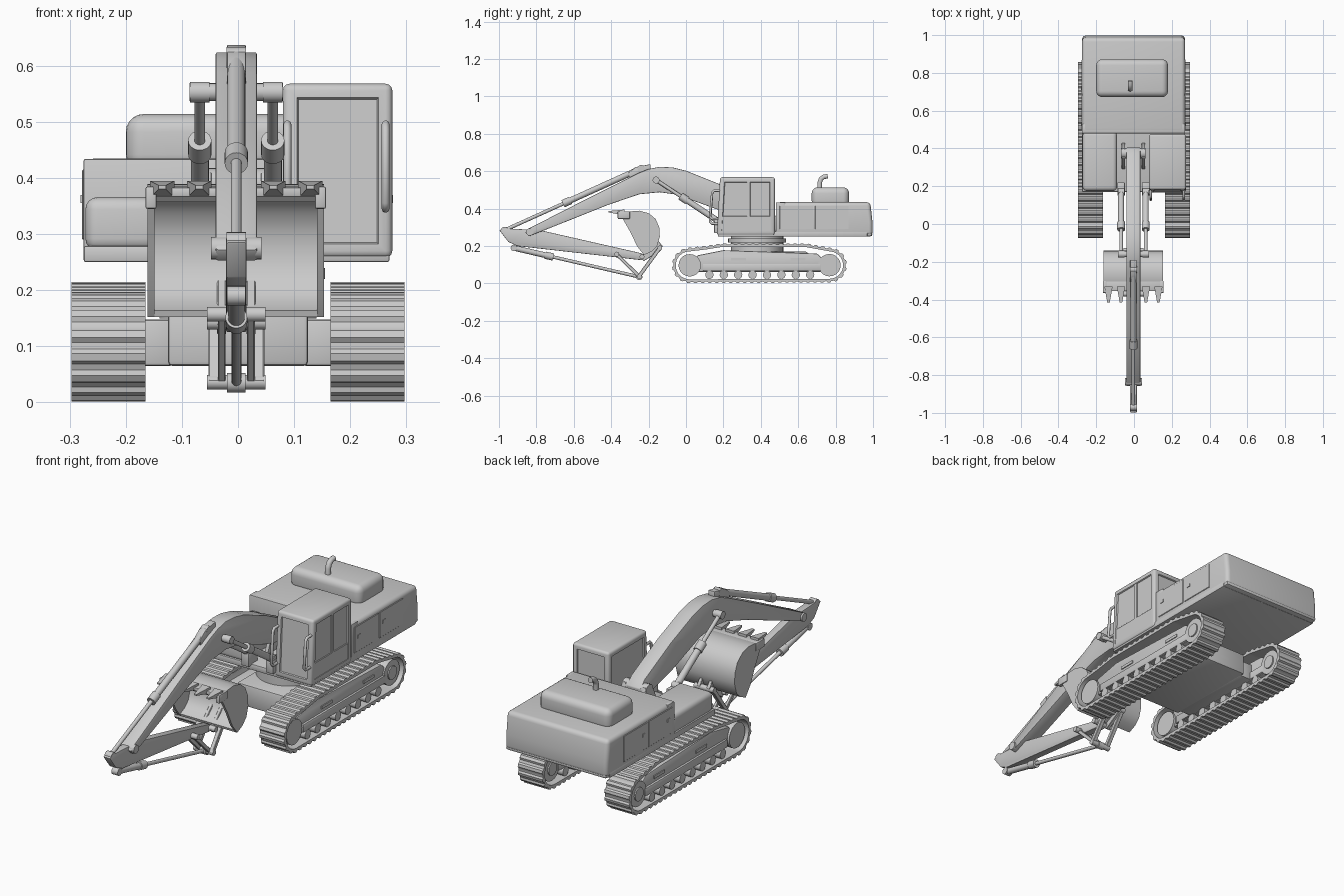
import bpy, bmesh, math
from mathutils import Vector

if "Cube" in bpy.data.objects:
    bpy.data.objects.remove(bpy.data.objects["Cube"])

grey = bpy.data.materials.new("plain grey")
grey.use_nodes = True
colour = (0.6, 0.6, 0.6, 1)
grey.diffuse_color = colour
grey.node_tree.nodes["Principled BSDF"].inputs["Base Color"].default_value = colour
made = []
ARM = -0.003  # centre line of the digging arm


def finish(name, bm, bevel=0, segments=2):
    bmesh.ops.recalc_face_normals(bm, faces=bm.faces)
    if bevel:
        edges = [e for e in bm.edges if e.calc_face_angle(0) > 0.5]
        bmesh.ops.bevel(bm, geom=edges, offset=bevel, segments=segments,
                        profile=0.5, affect="EDGES", clamp_overlap=True)
    mesh = bpy.data.meshes.new(name)
    bm.to_mesh(mesh)
    bm.free()
    mesh.materials.append(grey)
    ob = bpy.data.objects.new(name, mesh)
    bpy.context.collection.objects.link(ob)
    made.append(ob)
    return ob


def prism_mesh(pts, x0, x1):
    """Side profile of (y, z) points extruded along x."""
    bm = bmesh.new()
    face = bm.faces.new([bm.verts.new((x0, y, z)) for y, z in pts])
    new = bmesh.ops.extrude_face_region(bm, geom=[face])["geom"]
    bmesh.ops.translate(bm, vec=(x1 - x0, 0, 0),
                        verts=[v for v in new if isinstance(v, bmesh.types.BMVert)])
    return bm


def prism(name, pts, x0, x1, bevel=0, segments=2):
    return finish(name, prism_mesh(pts, x0, x1), bevel, segments)


def box(name, x0, x1, y0, y1, z0, z1, bevel=0, segments=2):
    return prism(name, [(y0, z0), (y1, z0), (y1, z1), (y0, z1)], x0, x1, bevel, segments)


def rod(name, p, q, r, r2=None, sides=20):
    p, q = Vector(p), Vector(q)
    bm = bmesh.new()
    bmesh.ops.create_cone(bm, cap_ends=True, segments=sides, radius1=r,
                          radius2=r2 or r, depth=(q - p).length)
    turn = (q - p).to_track_quat("Z", "Y").to_matrix()
    bmesh.ops.rotate(bm, matrix=turn, verts=bm.verts)
    bmesh.ops.translate(bm, vec=(p + q) / 2, verts=bm.verts)
    return finish(name, bm)


def pin(name, x, half, y, z, r):
    return rod(name, (x - half, y, z), (x + half, y, z), r)


def bar(name, a, b, width, x0, x1):
    a, b = Vector(a), Vector(b)
    d = (b - a).normalized()
    side = Vector((-d.y, d.x)) * width / 2
    end = d * width / 2
    return prism(name, [a + side - end, b + side + end, b - side + end, a - side - end],
                 x0, x1, 0.002, 1)


def tube(name, pts, r):
    cu = bpy.data.curves.new(name, "CURVE")
    cu.dimensions = "3D"
    cu.bevel_depth, cu.bevel_resolution, cu.use_fill_caps = r, 3, True
    sp = cu.splines.new("POLY")
    sp.points.add(len(pts) - 1)
    for point, co in zip(sp.points, pts):
        point.co = (*co, 1)
    cu.materials.append(grey)
    bpy.context.collection.objects.link(bpy.data.objects.new(name, cu))


def ram(name, x, a, b, part, r):
    """Hydraulic cylinder: barrel over the first part, collar, then thin rod."""
    a, b = Vector((x, *a)), Vector((x, *b))
    m = a.lerp(b, part)
    d = (b - a).normalized()
    rod(name + "_barrel", a, m, r)
    rod(name + "_collar", m - d * 0.035, m + d * 0.01, r * 1.3)
    rod(name + "_rod", m, b, r * 0.6)
    for e in (a, b):
        pin(name + "_eye", x, r * 1.1, e.y, e.z, r * 1.15)


# Track path: two end arcs joined over the raised top run
def arc(cy, cz, r, a0, a1):
    return [Vector((cy + r * math.cos(math.radians(a0 + (a1 - a0) * i / 16)),
                    cz + r * math.sin(math.radians(a0 + (a1 - a0) * i / 16))))
            for i in range(17)]


path = arc(0.02, 0.097, 0.085, 270, 105) + [Vector((0.1, 0.191)), Vector((0.19, 0.205)),
       Vector((0.64, 0.205))] + arc(0.767, 0.098, 0.083, 75, -90)


def along(t):
    loop = path + path[:1]
    lengths = [(q - p).length for p, q in zip(loop, loop[1:])]
    d = (t % 1) * sum(lengths)
    for p, q, n in zip(loop, loop[1:], lengths):
        if d <= n:
            return p.lerp(q, d / n)
        d -= n
    return loop[-1]


def track_belt(x0, x1, shoes=54):
    bm, rings = bmesh.new(), []
    for i in range(shoes * 4):
        t = (i + (0.25 if i % 2 else 0)) / (shoes * 4)
        p = along(t)
        d = (along(t + 0.004) - along(t - 0.004)).normalized()
        n = Vector((-d.y, d.x))
        out = p + n * (0.01 if i % 4 < 2 else 0.003)
        inn = p - n * 0.01
        rings.append([bm.verts.new((x, *c)) for x, c in
                      ((x0, inn), (x0, out), (x1, out), (x1, inn))])
    for a, b in zip(rings, rings[1:] + rings[:1]):
        for k in range(4):
            bm.faces.new((a[k], a[(k + 1) % 4], b[(k + 1) % 4], b[k]))
    return finish("track_belt", bm)


# Crawler tracks
for s in (-1, 1):
    c = s * 0.231
    track_belt(c - 0.066, c + 0.066)
    prism("track_frame", [(0.06, 0.062), (0.74, 0.062), (0.77, 0.1), (0.7, 0.16),
                          (0.2, 0.178), (0.06, 0.15)], c - 0.045, c + 0.045, 0.006)
    box("frame_ledge", c - 0.055, c + 0.055, 0.09, 0.72, 0.066, 0.105, 0.005)
    pin("idler_wheel", c, 0.056, 0.02, 0.097, 0.06)
    pin("drive_wheel", c, 0.052, 0.767, 0.098, 0.06)
    pin("drive_hub", c, 0.058, 0.767, 0.098, 0.032)
    for i in range(8):
        pin("track_roller", c, 0.054, 0.125 + i * 0.077, 0.046, 0.022)
    for y in (0.24, 0.56):
        box("frame_slot", c + s * 0.045 - 0.004, c + s * 0.045 + 0.004, y, y + 0.08, 0.122, 0.136)

# Centre undercarriage and turntable
box("undercarriage", -0.125, 0.125, 0.17, 0.65, 0.065, 0.17, 0.008)
for s in (-1, 1):
    box("undercarriage_wing", s * 0.115, s * 0.19, 0.19, 0.63, 0.065, 0.148, 0.006)
rod("turntable", (0, 0.38, 0.15), (0, 0.38, 0.26), 0.14, sides=40)
rod("turntable_flange", (0, 0.38, 0.22), (0, 0.38, 0.24), 0.155, sides=40)

# Upper house
box("deck", -0.275, 0.27, 0.17, 0.97, 0.25, 0.279, 0.004)
prism("rear_house", [(0.485, 0.256), (0.998, 0.256), (0.997, 0.33), (0.985, 0.435), (0.485, 0.435)],
      -0.275, 0.27, 0.02, 4)
box("house_front_wall", -0.275, 0.27, 0.48, 0.53, 0.256, 0.434, 0.003)
box("counterweight_lip", -0.272, 0.267, 0.8, 0.996, 0.252, 0.275, 0.01)
box("tool_box", -0.272, -0.09, 0.175, 0.49, 0.27, 0.366, 0.022, 4)
box("engine_hood", -0.2, 0.18, 0.672, 0.872, 0.41, 0.514, 0.032, 5)
tube("exhaust_pipe", [(-0.02, 0.715, 0.49), (-0.02, 0.715, 0.54), (-0.02, 0.722, 0.56),
                      (-0.02, 0.738, 0.571), (-0.02, 0.758, 0.573)], 0.013)
for side in (-0.275, 0.27):
    for y in (0.5, 0.69):
        box("door_panel", side - 0.003, side + 0.003, y, y + 0.18, 0.29, 0.415, 0.002, 1)
        box("door_latch", side - 0.006, side + 0.006, y + 0.02, y + 0.04, 0.355, 0.37)

# Cab with recessed windows
bm = prism_mesh([(0.165, 0.258), (0.475, 0.258), (0.475, 0.568), (0.182, 0.568)], 0.08, 0.275)
bmesh.ops.recalc_face_normals(bm, faces=bm.faces)
bmesh.ops.bevel(bm, geom=bm.edges[:], offset=0.012, segments=3, profile=0.5, affect="EDGES")
panes = [f for f in bm.faces if f.calc_area() > 0.02 and abs(f.normal.z) < 0.5]
bmesh.ops.inset_individual(bm, faces=panes, thickness=0.018, depth=0)
bmesh.ops.inset_individual(bm, faces=panes, thickness=0.004, depth=-0.006)
finish("cab", bm)
box("door_post", 0.266, 0.273, 0.325, 0.345, 0.27, 0.55, 0.002, 1)
box("door_lower_panel", 0.266, 0.273, 0.19, 0.46, 0.275, 0.36, 0.002, 1)
for x, low in ((0.088, 0.32), (0.263, 0.345)):
    tube("hand_rail", [(x, 0.175, low), (x, 0.14, low), (x, 0.128, low + 0.012),
                       (x, 0.14, 0.485), (x, 0.15, 0.496), (x, 0.19, 0.496)], 0.007)

# Boom
prism("boom", [(0.4, 0.36), (0.405, 0.4), (0.37, 0.435), (0.17, 0.535), (0.0, 0.603), (-0.07, 0.62),
               (-0.14, 0.624), (-0.2, 0.612), (-0.26, 0.588), (-0.5, 0.468), (-0.845, 0.292),
               (-0.86, 0.272), (-0.84, 0.252), (-0.6, 0.347), (-0.417, 0.42), (-0.25, 0.477),
               (-0.14, 0.488), (-0.05, 0.475), (0.17, 0.395), (0.37, 0.345)],
      ARM - 0.037, ARM + 0.037, 0.004)
pin("boom_foot_pin", ARM, 0.065, 0.375, 0.39, 0.028)
for s in (-1, 1):
    x = ARM + s * 0.053
    prism("boom_foot_lug", [(0.43, 0.275), (0.4, 0.41), (0.35, 0.41), (0.29, 0.275)],
          x - 0.009, x + 0.009, 0.003)
    ram("boom_ram", ARM + s * 0.065, (0.17, 0.335), (-0.16, 0.553), 0.58, 0.016)
    box("boom_ram_mount", ARM + s * 0.065 - 0.02, ARM + s * 0.065 + 0.02, 0.15, 0.22, 0.27, 0.335, 0.004)
pin("boom_cross_pin", ARM, 0.083, -0.16, 0.553, 0.016)
prism("stick_ram_bracket", [(-0.19, 0.6), (-0.19, 0.638), (-0.27, 0.622), (-0.31, 0.59), (-0.3, 0.56)],
      ARM - 0.017, ARM + 0.017, 0.003)
ram("stick_ram", ARM, (-0.24, 0.615), (-0.97, 0.285), 0.56, 0.016)
pin("elbow_pin", ARM, 0.045, -0.835, 0.275, 0.02)

# Stick
prism("stick", [(-0.998, 0.285), (-0.97, 0.295), (-0.84, 0.288), (-0.78, 0.285), (-0.24, 0.162),
                (-0.218, 0.143), (-0.24, 0.125), (-0.9, 0.2), (-0.95, 0.222)],
      ARM - 0.018, ARM + 0.018, 0.003)
ram("bucket_ram", ARM, (-0.92, 0.19), (-0.25, 0.035), 0.3, 0.015)

# Bucket linkage
for s in (-1, 1):
    x = ARM + s * 0.04
    bar("bucket_link", (-0.25, 0.04), (-0.14, 0.19), 0.02, x - 0.01, x + 0.01)
    x = ARM + s * 0.026
    bar("guide_link", (-0.25, 0.038), (-0.37, 0.155), 0.018, x - 0.007, x + 0.007)
    prism("bucket_ear", [(-0.25, 0.14), (-0.225, 0.12), (-0.135, 0.175), (-0.125, 0.2), (-0.15, 0.23),
                         (-0.2, 0.18)], x - 0.008, x + 0.008, 0.002, 1)
for name, y, z in (("link_pin", -0.25, 0.036), ("guide_pin", -0.37, 0.157),
                   ("ear_pin", -0.14, 0.19), ("bucket_pin", -0.235, 0.143)):
    pin(name, ARM, 0.052, y, z, 0.013)

# Bucket shell, cutters and teeth
shell = [Vector(p) for p in ((-0.35, 0.367), (-0.3, 0.385), (-0.25, 0.389), (-0.2, 0.376), (-0.162, 0.345),
         (-0.143, 0.3), (-0.14, 0.25), (-0.155, 0.2), (-0.185, 0.17), (-0.225, 0.152))]
core = Vector((-0.26, 0.27))
inner = [core + (p - core) * 0.9 for p in shell]
left, right = ARM - 0.158, ARM + 0.156
prism("bucket_shell", shell + inner[::-1], left, right)
opening = [Vector((-0.262, 0.2)), Vector((-0.295, 0.27))]
for x in (left, right - 0.012):
    prism("bucket_side", shell + opening, x, x + 0.012)
    box("side_cutter", x - 0.004, x + 0.016, -0.365, -0.3, 0.345, 0.385, 0.004)
box("bucket_lip", left, right, -0.355, -0.3, 0.366, 0.383, 0.003)
for i in range(5):
    x = ARM + (i - 2) * 0.066
    bm = prism_mesh([(-0.415, 0.38), (-0.415, 0.387), (-0.33, 0.395), (-0.33, 0.364)], x - 0.022, x + 0.022)
    for v in bm.verts:
        if v.co.y < -0.4:
            v.co.x = x + (v.co.x - x) * 0.3
    finish("bucket_tooth", bm)

# Smooth shading with sharp edges kept
bpy.ops.object.select_all(action="DESELECT")
for ob in made:
    ob.select_set(True)
bpy.context.view_layer.objects.active = made[0]
bpy.ops.object.shade_smooth_by_angle(angle=math.radians(35))
